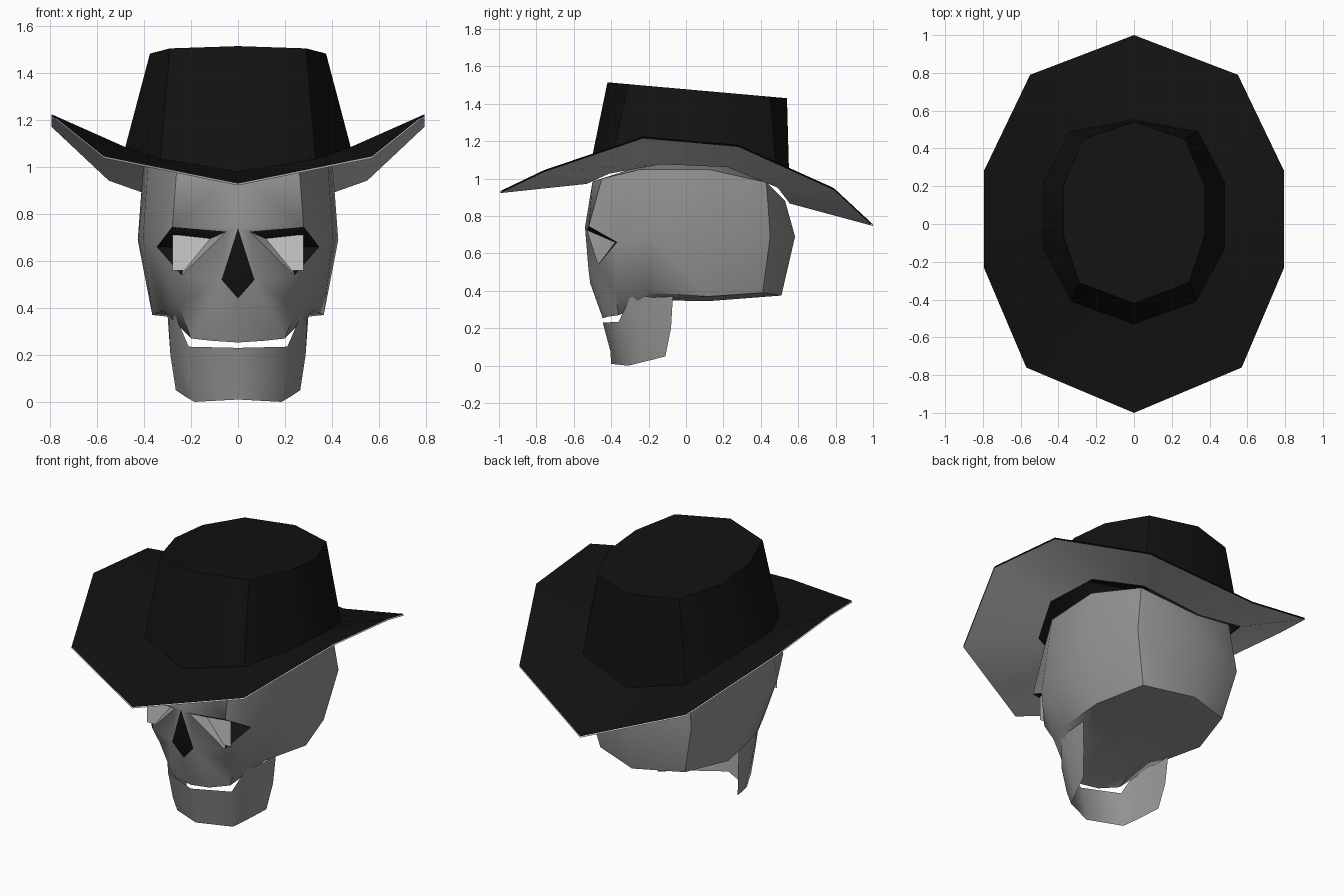
import bpy, bmesh, math
from mathutils import Vector

if "Cube" in bpy.data.objects:
    bpy.data.objects.remove(bpy.data.objects["Cube"])

BLACK = bpy.data.materials.new("black")
BLACK.diffuse_color = (0.006, 0.006, 0.006, 1)
BLACK.use_nodes = True
BLACK.node_tree.nodes["Principled BSDF"].inputs["Base Color"].default_value = BLACK.diffuse_color
WHITE = bpy.data.materials.new("pale")
WHITE.diffuse_color = (0.8, 0.8, 0.8, 1)
WHITE.use_nodes = True
WHITE.node_tree.nodes["Principled BSDF"].inputs["Base Color"].default_value = WHITE.diffuse_color


def build(name, pts, faces, mats=(), facing=None, angle=40, black=()):
    """Half a shape on +x, mirrored across x = 0."""
    bm = bmesh.new()
    keys = list(pts)
    vs = {k: bm.verts.new(pts[k]) for k in keys}
    for f in faces:
        face = bm.faces.new([vs[k] for k in f])
        face.material_index = 1 if f in black else 0
    bmesh.ops.mirror(bm, geom=bm.verts[:] + bm.edges[:] + bm.faces[:],
                     axis='X', merge_dist=0.0005)
    bmesh.ops.remove_doubles(bm, verts=bm.verts[:], dist=0.0005)
    bmesh.ops.recalc_face_normals(bm, faces=bm.faces[:])
    if facing:
        bm.normal_update()
        d = Vector(facing)
        if sum(f.normal.dot(d) * f.calc_area() for f in bm.faces) < 0:
            bmesh.ops.reverse_faces(bm, faces=bm.faces[:])
    me = bpy.data.meshes.new(name)
    bm.to_mesh(me)
    bm.free()
    for m in mats:
        me.materials.append(m)
    for p in me.polygons:
        p.use_smooth = True
    me.set_sharp_from_angle(angle=math.radians(angle))
    ob = bpy.data.objects.new(name, me)
    bpy.context.collection.objects.link(ob)
    return ob


def loft(rings):
    """Point dictionary and quads between successive half rings."""
    pts = {(i, j): p for i, r in enumerate(rings) for j, p in enumerate(r)}
    faces = [((i, j), (i, j + 1), (i + 1, j + 1), (i + 1, j))
             for i in range(len(rings) - 1) for j in range(len(rings[0]) - 1)]
    return pts, faces


# hat: half rings from front to back
edge = [(0, -1, .93), (.57, -.76, 1.045), (.795, -.23, 1.225),
        (.795, .28, 1.18), (.55, .79, .95), (0, 1, .755)]
base = [(0, -.53, .98), (.33, -.41, 1.035), (.48, -.13, 1.085),
        (.48, .22, 1.07), (.34, .49, .96), (0, .555, .875)]
top_xy = [(0, -.42), (.29, -.31), (.375, -.06), (.375, .2), (.27, .45), (0, .54)]
top = [(x, y, 1.515 - .0885 * (y + .42)) for x, y in top_xy]

pts, faces = loft([edge, base])
build("hat_brim_top", pts, faces, [BLACK], (0, 0, 1), 60)
low = {k: (x, y, z - .008) for k, (x, y, z) in pts.items()}
build("hat_brim_underside", low, faces, [], (0, 0, -1), 60)

pts, faces = loft([base, top])
faces.append(tuple((1, j) for j in range(6)))
build("hat_crown", pts, faces, [BLACK], (0, 0, 1))

# skull: named points of the +x half
skull = {
    # forehead, brow, eye socket
    "F0": (0, -.5, .985), "F1": (.26, -.45, 1.0), "F2": (.38, -.24, 1.05),
    "b0": (0, -.54, .74), "b1": (.28, -.52, .745), "b2": (.345, -.37, .66),
    "e": (.05, -.53, .725), "u": (.24, -.47, .54), "s": (.2, -.38, .66),
    # nose, upper jaw
    "n1": (.07, -.522, .52), "n2": (0, -.512, .44), "m2": (.25, -.38, .41),
    "m1": (.2, -.36, .27), "m3": (.11, -.43, .26), "mm": (0, -.445, .253),
    # palate and sides of the cranium
    "p1": (.18, -.18, .35), "p0": (0, -.18, .35),
    "T": (.405, -.18, .7), "A": (.32, -.2, .39),
    "G2": (.4, .12, 1.05), "G1": (.427, .12, .69), "GA": (.365, .12, .37), "G0": (0, .12, .345),
    "H2": (.31, .43, .98), "H1": (.35, .45, .69), "HA": (.28, .41, .39),
    "K2": (0, .53, .88), "K1": (0, .583, .69), "K0": (0, .51, .375),
    "Z": (0, .02, 1.15),
}
dark = [("b0", "n1", "n2"), ("b1", "b2", "s"), ("b2", "u", "s"), ("e", "b1", "s")]
grey = [
    ("F0", "F1", "b1", "b0"), ("b0", "b1", "e"), ("b0", "e", "n1"),
    ("e", "u", "n1"), ("u", "e", "s"), ("n1", "u", "m2"),
    ("F1", "F2", "b2", "b1"), ("F2", "T", "b2"), ("b2", "m2", "u"),
    ("b2", "T", "A", "m2"), ("n2", "n1", "m3", "mm"), ("n1", "m2", "m1", "m3"),
    ("mm", "m3", "p1", "p0"), ("m3", "m1", "p1"), ("m1", "m2", "A", "p1"),
    ("F2", "G2", "G1", "T"), ("T", "G1", "GA", "A"),
    ("A", "GA", "p1"), ("p1", "GA", "G0", "p0"),
    ("G2", "H2", "H1", "G1"), ("G1", "H1", "HA", "GA"), ("GA", "HA", "K0", "G0"),
    ("H2", "K2", "K1", "H1"), ("H1", "K1", "K0", "HA"),
    ("F0", "F1", "Z"), ("F1", "F2", "Z"), ("F2", "G2", "Z"), ("G2", "H2", "Z"), ("H2", "K2", "Z"),
]
bone = bpy.data.materials.new("bone_grey")
bone.diffuse_color = (.3, .3, .3, 1)
bone.use_nodes = True
bone.node_tree.nodes["Principled BSDF"].inputs["Base Color"].default_value = bone.diffuse_color
build("skull", skull, dark + grey, [bone, BLACK], black=dark, angle=45)

# pale flat eyes set inside the sockets
eye = {"a": (.1, -.462, .56), "b": (.278, -.462, .56),
       "c": (.278, -.462, .732), "d": (.1, -.462, .732)}
build("eyes", eye, [("a", "b", "c", "d")], [WHITE], (0, -1, 0))

# lower jaw: open U-shaped sheet, half rings from top to bottom
jaw_top = [(0, -.445, .23), (.21, -.36, .235), (.275, -.29, .385),
           (.295, -.18, .365), (.3, -.07, .37)]
jaw_mid = [(0, -.405, .08), (.2, -.33, .08), (.245, -.25, .14),
           (.27, -.17, .17), (.288, -.08, .2)]
jaw_low = [(0, -.4, .01), (.185, -.31, 0), (.215, -.24, .017),
           (.24, -.175, .033), (.265, -.11, .05)]
pts, faces = loft([jaw_top, jaw_mid, jaw_low])
build("lower_jaw", pts, faces, [bone], (0, -1, 0), 60)
